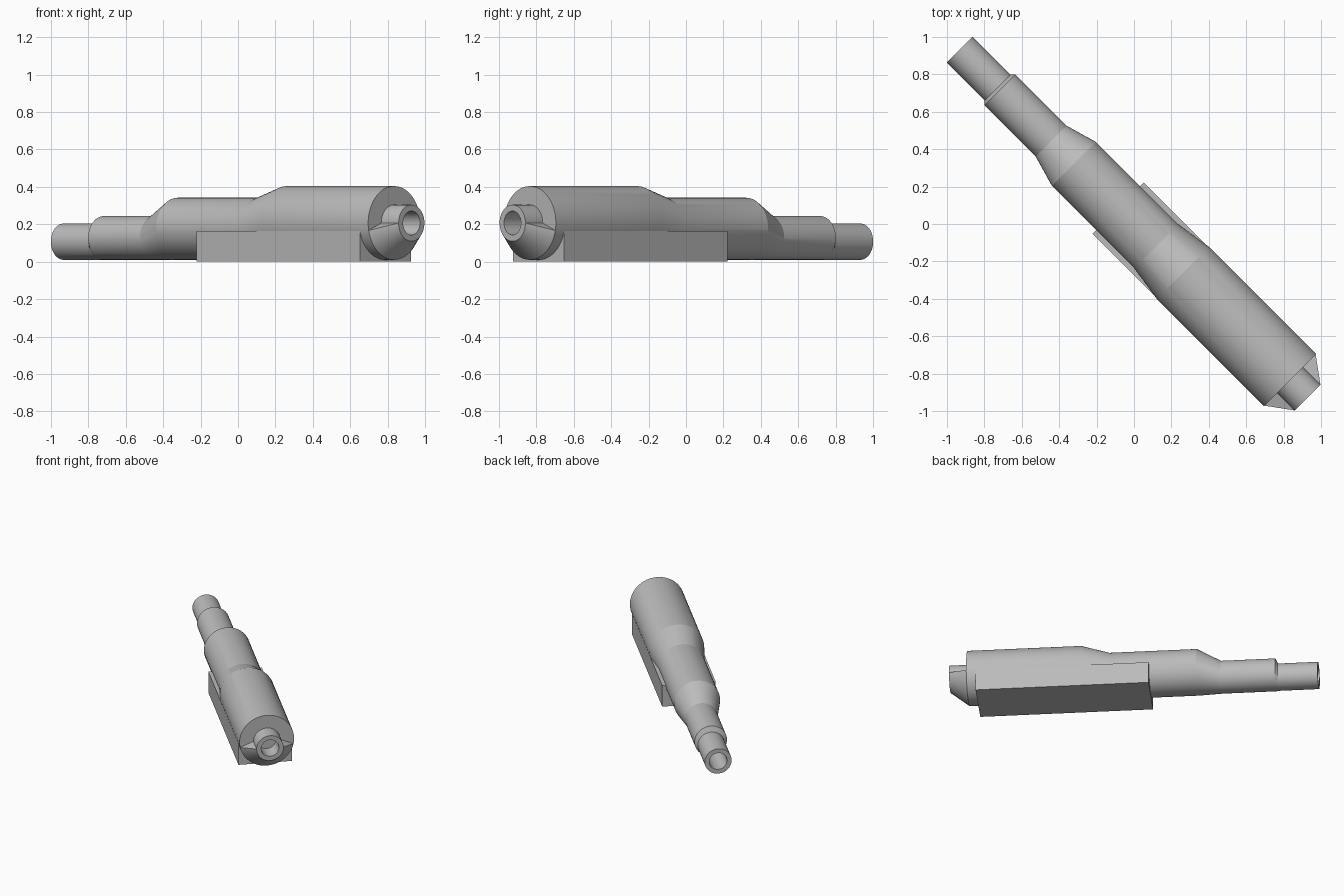
import bpy, bmesh
from math import cos, sin, pi, radians, asin
from mathutils import Matrix

cube = bpy.data.objects.get("Cube")
if cube:
    bpy.data.objects.remove(cube, do_unlink=True)

grey = bpy.data.materials.new("grey_metal")
grey.use_nodes = True
colour = (0.5, 0.5, 0.5, 1)
grey.diffuse_color = colour
grey.node_tree.nodes["Principled BSDF"].inputs["Base Color"].default_value = colour

SIDES = 64
FLOOR = 0.01            # underside shared by all the tube sections
DIAGONAL = Matrix.Rotation(radians(-45), 4, 'Z')


def finish(name, bm, smooth=True):
    """Turn a bmesh built along local x into an object on the diagonal."""
    bmesh.ops.recalc_face_normals(bm, faces=bm.faces)
    bm.transform(DIAGONAL)
    mesh = bpy.data.meshes.new(name)
    bm.to_mesh(mesh)
    bm.free()
    mesh.materials.append(grey)
    obj = bpy.data.objects.new(name, mesh)
    bpy.context.collection.objects.link(obj)
    if smooth:
        bpy.ops.object.select_all(action='DESELECT')
        obj.select_set(True)
        bpy.context.view_layer.objects.active = obj
        bpy.ops.object.shade_smooth_by_angle(angle=radians(15))
    return obj


def tube(name, rings):
    """Loft circles given as (position, radius, centre height), capped at both ends."""
    bm = bmesh.new()
    loops = []
    for x, r, z in rings:
        loops.append([bm.verts.new((x, r * cos(2 * pi * i / SIDES), z + r * sin(2 * pi * i / SIDES)))
                      for i in range(SIDES)])
    for a, b in zip(loops, loops[1:]):
        for i in range(SIDES):
            j = (i + 1) % SIDES
            bm.faces.new((a[i], a[j], b[j], b[i]))
    bm.faces.new(loops[0])
    bm.faces.new(loops[-1])
    return finish(name, bm)


def resting(x, r):
    return (x, r, FLOOR + r)


# Stepped body: rear bore, rear pipe, collar, neck, swell, main barrel
REAR, BORE, BARREL, TIP = 0.097, 0.064, 0.197, 0.0975
AXIS = FLOOR + BARREL
FACE, END = 1.181, 1.312
tube("stepped_body", [
    (-1.05, BORE, FLOOR + REAR),
    (-1.318, BORE, FLOOR + REAR),
    resting(-1.318, REAR),
    resting(-1.032, REAR),
    resting(-1.015, 0.117),
    resting(-0.626, 0.117),
    resting(-0.455, 0.166),
    resting(0.168, 0.166),
    resting(0.37, BARREL),
    resting(FACE, BARREL),
])

# Front nozzle with its bore
tube("front_nozzle", [
    (FACE - 0.02, TIP, AXIS),
    (END, TIP, AXIS),
    (END, BORE, AXIS),
    (1.0, BORE, AXIS),
])

# Half-cone fairing under the nozzle
bm = bmesh.new()
dip = asin((AXIS - 0.167) / BARREL)
STEPS = 32
back, front = [], []
for i in range(STEPS + 1):
    a = pi + dip + (pi - 2 * dip) * i / STEPS
    b = pi + pi * i / STEPS
    back.append(bm.verts.new((FACE, BARREL * cos(a), AXIS + BARREL * sin(a))))
    front.append(bm.verts.new((END, TIP * cos(b), AXIS + TIP * sin(b))))
for i in range(STEPS):
    bm.faces.new((back[i], back[i + 1], front[i + 1], front[i]))
for i, side in ((0, -1), (-1, 1)):
    root = bm.verts.new((FACE, side * TIP, AXIS))
    bm.faces.new((back[i], front[i], root))
finish("nozzle_fairing", bm)

# Rectangular base under the main barrel
bm = bmesh.new()
bmesh.ops.create_cube(bm, size=1)
bm.transform(Matrix.Translation((0.497, 0, 0.0835)) @ Matrix.Diagonal((1.234, 0.386, 0.165, 1)))
bmesh.ops.translate(bm, verts=bm.verts, vec=(0, 0, -0.001))
finish("base_block", bm, smooth=False)
